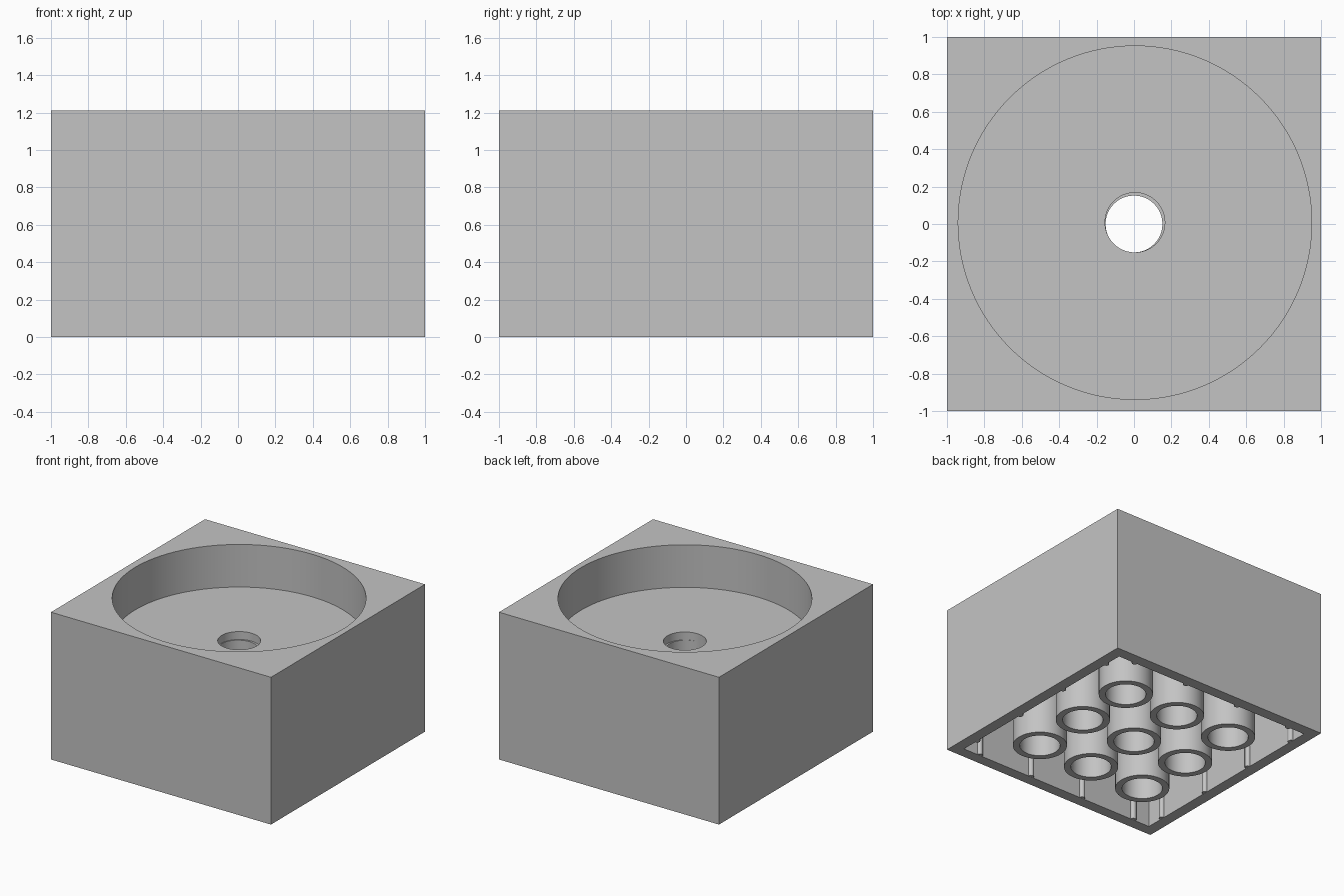
import bpy
import bmesh
from mathutils import Matrix

if "Cube" in bpy.data.objects:
    bpy.data.objects.remove(bpy.data.objects["Cube"], do_unlink=True)

HEIGHT = 1.21
INNER = 0.909       # half width of the hollow underside
CEILING = 0.79      # underside of the floor
FLOOR = 0.86        # bottom of the round pocket
PITCH = 0.503

grey = bpy.data.materials.new("light grey plastic")
grey.use_nodes = True
colour = (0.55, 0.55, 0.55, 1)
grey.diffuse_color = colour
grey.node_tree.nodes["Principled BSDF"].inputs["Base Color"].default_value = colour


def finish(name, bm):
    mesh = bpy.data.meshes.new(name)
    bmesh.ops.recalc_face_normals(bm, faces=bm.faces)
    bm.to_mesh(mesh)
    bm.free()
    mesh.materials.append(grey)
    obj = bpy.data.objects.new(name, mesh)
    bpy.context.collection.objects.link(obj)
    return obj


def activate(obj):
    bpy.ops.object.select_all(action="DESELECT")
    obj.select_set(True)
    bpy.context.view_layer.objects.active = obj


def smooth(obj):
    activate(obj)
    bpy.ops.object.shade_smooth_by_angle(angle=0.5)


def box(name, half, z0, z1):
    bm = bmesh.new()
    m = Matrix.Translation((0, 0, (z0 + z1) / 2)) @ Matrix.Diagonal((2 * half, 2 * half, z1 - z0, 1))
    bmesh.ops.create_cube(bm, size=1, matrix=m)
    return finish(name, bm)


def cylinder(name, radius, x, y, z0, z1, sides):
    bm = bmesh.new()
    bmesh.ops.create_cone(bm, cap_ends=True, segments=sides, radius1=radius, radius2=radius,
                          depth=z1 - z0, matrix=Matrix.Translation((x, y, (z0 + z1) / 2)))
    return finish(name, bm)


def tube(name, x, y, inner, outer, z0, z1, sides=48):
    # Rectangular section spun about the tube's axis
    bm = bmesh.new()
    section = [(inner, z0), (outer, z0), (outer, z1), (inner, z1)]
    verts = [bm.verts.new((x + r, y, z)) for r, z in section]
    edges = [bm.edges.new((verts[i], verts[(i + 1) % 4])) for i in range(4)]
    bmesh.ops.spin(bm, geom=verts + edges, cent=(x, y, 0), axis=(0, 0, 1),
                   angle=6.283185, steps=sides)
    bmesh.ops.remove_doubles(bm, verts=bm.verts, dist=0.0005)
    return finish(name, bm)


def cut(obj, cutter):
    cutter.hide_render = True
    mod = obj.modifiers.new("cut", "BOOLEAN")
    mod.operation = "DIFFERENCE"
    mod.solver = "EXACT"
    mod.object = cutter
    activate(obj)
    bpy.ops.object.modifier_apply(modifier=mod.name)
    bpy.data.objects.remove(cutter, do_unlink=True)


# Block: hollow underside, round pocket on top, drain hole in the floor
block = box("block", 1, 0, HEIGHT)
cut(block, box("underside_cutter", INNER, -0.2, CEILING))
cut(block, cylinder("pocket_cutter", 0.945, 0.005, 0.007, FLOOR, HEIGHT + 0.2, 128))
cut(block, cylinder("drain_cutter", 0.16, 0.005, 0.008, CEILING - 0.1, FLOOR + 0.1, 48))
smooth(block)

# Grid of open tubes under the floor
for i in (-1, 0, 1):
    for j in (-1, 0, 1):
        smooth(tube(f"tube_{i + 2}_{j + 2}", i * PITCH, j * PITCH, 0.152, 0.204, 0, CEILING + 0.005))

# Slim grip ribs along the four inner walls
for k in (-1.5, -0.5, 0.5, 1.5):
    for side in (-1, 1):
        for x, y in ((k * PITCH, side * INNER), (side * INNER, k * PITCH)):
            smooth(cylinder("grip_rib", 0.024, x, y, 0.001, CEILING + 0.005, 16))
